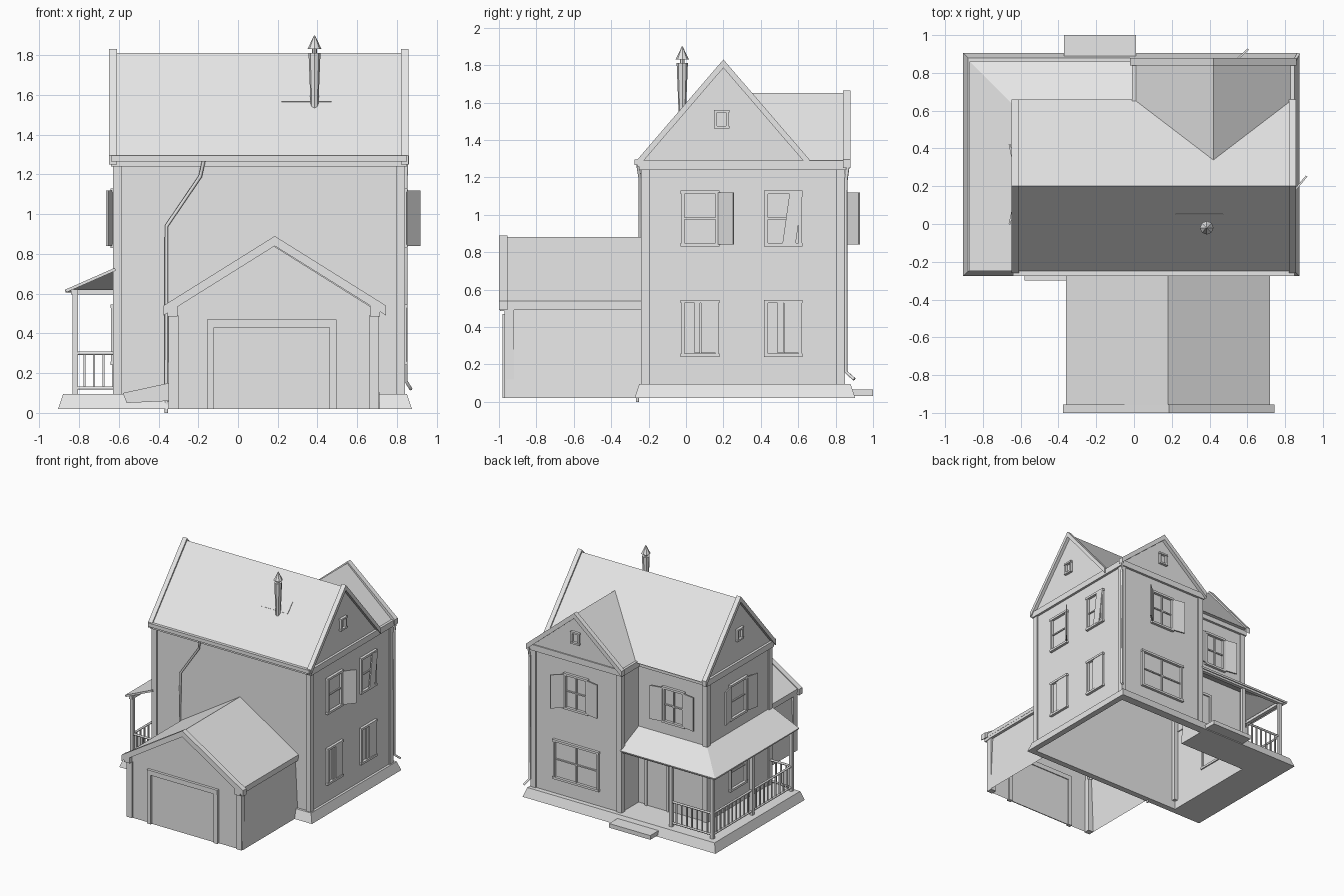
import bpy, bmesh
from math import radians
from mathutils import Matrix, Vector

cube = bpy.data.objects.get("Cube")
if cube:
    bpy.data.objects.remove(cube)

mat = bpy.data.materials.new("light_grey")
mat.use_nodes = True
GREY = (0.8, 0.8, 0.8, 1)
mat.diffuse_color = GREY
mat.node_tree.nodes["Principled BSDF"].inputs["Base Color"].default_value = GREY


def finish(name, bm, matrix=Matrix()):
    bmesh.ops.transform(bm, matrix=matrix, verts=bm.verts)
    bmesh.ops.recalc_face_normals(bm, faces=bm.faces)
    me = bpy.data.meshes.new(name)
    bm.to_mesh(me)
    bm.free()
    me.materials.append(mat)
    ob = bpy.data.objects.new(name, me)
    bpy.context.collection.objects.link(ob)
    return ob


def box(name, x, y, z, matrix=Matrix(), flare=0):
    bm = bmesh.new()
    bmesh.ops.create_cube(bm, size=1)
    for v in bm.verts:
        grow = flare if v.co.z < 0 else 0
        v.co = [(a + b) / 2 + c * (b - a) + c * 2 * g
                for (a, b), c, g in zip((x, y, z), v.co, (grow, grow, 0))]
    return finish(name, bm, matrix)


def extrude(name, profile, axis, a, b, open_first=False, caps=True):
    """Sweep a profile along an axis; it lists (horizontal, z), or (x, y) for axis z."""
    bm = bmesh.new()
    def place(h, k, d):
        return {"x": (d, h, k), "y": (h, d, k), "z": (h, k, d)}[axis]
    near, far = [[bm.verts.new(place(h, k, d)) for h, k in profile] for d in (a, b)]
    n = len(profile)
    if caps:
        bm.faces.new(near)
        bm.faces.new(far)
    for i in range(1 if open_first else 0, n):
        j = (i + 1) % n
        bm.faces.new((near[i], near[j], far[j], far[i]))
    return finish(name, bm)


def chevron(name, mid, half, eave, ridge, thick, axis, a, b):
    outer = [(mid - half, eave), (mid, ridge), (mid + half, eave)]
    inner = [(h, z - thick) for h, z in reversed(outer)]
    return extrude(name, outer + inner, axis, a, b)


def pipe(name, points, radius):
    cu = bpy.data.curves.new(name, "CURVE")
    cu.dimensions = "3D"
    cu.bevel_depth = radius
    cu.bevel_resolution = 1
    cu.use_fill_caps = True
    sp = cu.splines.new("POLY")
    sp.points.add(len(points) - 1)
    for p, co in zip(sp.points, points):
        p.co = (*co, 1)
    cu.materials.append(mat)
    ob = bpy.data.objects.new(name, cu)
    bpy.context.collection.objects.link(ob)


def cone(name, r1, r2, z0, z1, x, y, sides=8):
    bm = bmesh.new()
    bmesh.ops.create_cone(bm, cap_ends=True, segments=sides, radius1=r1, radius2=r2, depth=z1 - z0)
    finish(name, bm, Matrix.Translation((x, y, (z0 + z1) / 2)))


def footprint(o):
    """L-shaped house outline, grown by o."""
    w, e, wing = -0.62 - o, 0.83 + o, 0.01 - o
    front, mid, back = -0.23 - o, 0.61 + o, 0.84 + o
    return [(w, front), (e, front), (e, back), (wing, back), (wing, mid), (w, mid)]


def facing(x, y, degrees):
    """Local -y points out of the wall."""
    return Matrix.Translation((x, y, 0)) @ Matrix.Rotation(radians(degrees), 4, "Z")


def window(name, m, w, z0, z1, shutters=(), trim=0.018, bars=1):
    h = w / 2
    for s in (-1, 1):
        box(name + "_side", sorted((s * h, s * (h - trim))), (-0.018, 0.01), (z0, z1), m)
    box(name + "_sill", (-h - 0.004, h + 0.004), (-0.022, 0.01), (z0, z0 + trim), m)
    box(name + "_head", (-h - 0.004, h + 0.004), (-0.022, 0.01), (z1 - trim, z1), m)
    if bars > 0:
        mid = (z0 + z1) / 2
        box(name + "_cross_bar", (-h, h), (-0.01, 0.01), (mid - 0.005, mid + 0.005), m)
    if bars > 1:
        box(name + "_upright_bar", (-0.005, 0.005), (-0.01, 0.01), (z0, z1), m)
    for s, angle in shutters:
        hinge = m @ Matrix.Translation((s * h, -0.014, 0)) @ Matrix.Rotation(radians(-s * angle), 4, "Z")
        box(name + "_shutter", sorted((0, s * 0.105)), (-0.008, 0.002), (z0 + 0.01, z1 - 0.01), hinge)


# Plinth, hollow under the house, with doorstep and sloping hatch
plinth = box("plinth", (-0.88, 0.85), (-0.25, 0.88), (0.02, 0.095), flare=0.025)
cutter = extrude("plinth_cutter", footprint(-0.005), "z", -0.1, 0.2)
cutter.hide_render = True
cutter.hide_viewport = True
cut = plinth.modifiers.new("hollow", "BOOLEAN")
cut.operation = "DIFFERENCE"
cut.object = cutter
box("doorstep", (-0.37, 0.01), (0.88, 1.0), (0.03, 0.065))
extrude("ground_hatch", [(-0.58, 0.1), (-0.35, 0.15), (-0.35, 0.06), (-0.56, 0.05)], "y", -0.3, -0.24)

# House walls, open below
extrude("house_walls", footprint(0), "z", 0.07, 1.27, caps=False)
for x, y in ((-0.62, -0.23), (0.83, -0.23), (-0.62, 0.61), (0.83, 0.84), (0.01, 0.84)):
    sx = 1 if x > 0.5 else -1
    sy = 1 if y > 0 else -1
    box("corner_board", sorted((x + sx * 0.01, x - sx * 0.035)),
        sorted((y + sy * 0.01, y - sy * 0.035)), (0.09, 1.26))
extrude("eave_band", footprint(0.02), "z", 1.24, 1.29)

# Main roof, wing roof and gable boards
extrude("main_roof", [(-0.26, 1.28), (0.2, 1.81), (0.66, 1.28)], "x", -0.62, 0.83)
extrude("wing_roof", [(0.005, 1.285), (0.42, 1.65), (0.835, 1.285)], "y", 0.3, 0.85)
chevron("left_gable_board", 0.2, 0.46, 1.295, 1.83, 0.045, "x", 0.82, 0.858)
chevron("right_gable_board", 0.2, 0.46, 1.295, 1.83, 0.045, "x", -0.648, -0.61)
chevron("back_gable_board", 0.42, 0.44, 1.295, 1.665, 0.045, "y", 0.84, 0.88)
box("front_gutter", (-0.64, 0.85), (-0.275, -0.25), (1.265, 1.295))

# Gable vents
for x, y, turn, z in ((0.83, 0.19, 90, 1.46), (-0.62, 0.19, -90, 1.46), (0.42, 0.85, 180, 1.4)):
    window("gable_vent", facing(x, y, turn), 0.075, z, z + 0.1, trim=0.014, bars=0)

# Windows
window("left_upper_front_window", facing(0.83, 0.075, 90), 0.2, 0.83, 1.13, [(1, 40)])
window("left_upper_back_window", facing(0.83, 0.52, 90), 0.2, 0.83, 1.13)
window("left_lower_front_window", facing(0.83, 0.075, 90), 0.2, 0.24, 0.545, bars=0)
window("left_lower_back_window", facing(0.83, 0.52, 90), 0.2, 0.24, 0.545, bars=0)
window("wing_upper_window", facing(0.42, 0.84, 180), 0.22, 0.83, 1.13, [(-1, 42), (1, 10)], bars=2)
window("wing_lower_window", facing(0.42, 0.84, 180), 0.42, 0.22, 0.55, bars=2)
window("back_upper_window", facing(-0.32, 0.61, 180), 0.2, 0.83, 1.13, [(-1, 10), (1, 10)], bars=2)
window("right_upper_window", facing(-0.62, 0.21, -90), 0.22, 0.83, 1.13, [(-1, 12), (1, 12)])
window("right_lower_window", facing(-0.62, 0.21, -90), 0.22, 0.24, 0.545)

# Loose and closed shutters on the left wall
tilt = facing(0.85, 0.57, 90) @ Matrix.Translation((0, 0, 0.98)) @ Matrix.Rotation(radians(8), 4, "Y")
box("hanging_shutter", (-0.035, 0.035), (-0.005, 0.005), (-0.14, 0.14), tilt)
for y in (0.075, 0.52):
    box("closed_shutter", (0.004, 0.085), (-0.018, -0.01), (0.26, 0.53), facing(0.83, y, 90))
    box("closed_shutter", (-0.03, 0.0), (-0.014, -0.006), (0.26, 0.53), facing(0.83, y, 90))

# Back door
door = facing(-0.17, 0.61, 180)
box("back_door", (-0.09, 0.09), (-0.01, 0.01), (0.09, 0.54), door)
for s in (-1, 1):
    box("back_door_frame", sorted((s * 0.09, s * 0.11)), (-0.02, 0.01), (0.09, 0.56), door)
box("back_door_head", (-0.11, 0.11), (-0.02, 0.01), (0.54, 0.56), door)

# Porch roof wrapping the corner
bm = bmesh.new()
low = [bm.verts.new((x, y, 0.62)) for x, y in ((-0.87, -0.25), (-0.87, 0.86), (0.01, 0.86))]
top = [bm.verts.new((x, y, 0.73)) for x, y in ((-0.62, -0.25), (-0.62, 0.61), (0.01, 0.61))]
for i in (0, 1):
    bm.faces.new((low[i], low[i + 1], top[i + 1], top[i]))
roof = finish("porch_roof", bm)
roof.modifiers.new("thickness", "SOLIDIFY").thickness = 0.015
box("porch_side_beam", (-0.84, -0.81), (-0.24, 0.84), (0.595, 0.62))
box("porch_back_beam", (-0.84, 0.01), (0.81, 0.84), (0.595, 0.62))

# Porch posts and railings
for x, y in ((-0.82, -0.22), (-0.82, 0.3), (-0.82, 0.82), (-0.44, 0.82)):
    box("porch_post", (x - 0.014, x + 0.014), (y - 0.014, y + 0.014), (0.09, 0.62))


def railing(start, end):
    a, b = Vector(start), Vector(end)
    count = round((b - a).length / 0.05)
    for z in (0.125, 0.3):
        pipe("porch_rail", [(*a, z), (*b, z)], 0.009)
    for i in range(1, count):
        x, y = a.lerp(b, i / count)
        box("baluster", (x - 0.005, x + 0.005), (y - 0.005, y + 0.005), (0.125, 0.3))


railing((-0.82, -0.22), (-0.82, 0.3))
railing((-0.82, 0.3), (-0.82, 0.82))
railing((-0.82, 0.82), (-0.44, 0.82))
railing((-0.82, -0.22), (-0.63, -0.22))

# Garage shell, open below
extrude("garage_walls", [(-0.35, 0.02), (0.715, 0.02), (0.69, 0.52), (0.18, 0.84), (-0.33, 0.52)],
        "y", -0.96, -0.23, open_first=True)
chevron("garage_roof", 0.18, 0.54, 0.54, 0.88, 0.03, "y", -0.98, -0.23)
chevron("garage_gable_board", 0.185, 0.56, 0.54, 0.89, 0.05, "y", -1.0, -0.955)
for s in (-1, 1):
    box("garage_fascia", sorted((0.18 + s * 0.505, 0.18 + s * 0.535)), (-0.99, -0.23), (0.49, 0.54))
    box("garage_corner_block", sorted((0.18 + s * 0.485, 0.18 + s * 0.535)), (-0.995, -0.94), (0.485, 0.54))
    box("garage_corner_board", sorted((0.18 + s * 0.48, 0.18 + s * 0.53)), (-0.97, -0.92), (0.02, 0.49))
    box("garage_door_jamb", sorted((0.17 + s * 0.29, 0.17 + s * 0.325)), (-0.98, -0.95), (0.02, 0.47))
box("garage_door_head", (-0.155, 0.495), (-0.982, -0.95), (0.43, 0.47))
box("garage_door", (-0.12, 0.46), (-0.966, -0.958), (0.02, 0.43))

# Stove pipe with cap and roof flashing
cone("stove_pipe", 0.018, 0.03, 1.5, 1.81, 0.385, -0.02)
cone("stove_pipe_neck", 0.012, 0.012, 1.8, 1.85, 0.385, -0.02)
cone("stove_pipe_cap", 0.036, 0.002, 1.83, 1.9, 0.385, -0.02)
slope = Matrix.Translation((0.345, 0.02, 1.603)) @ Matrix.Rotation(radians(49), 4, "X")
box("roof_flashing", (-0.125, 0.125), (-0.05, 0.05), (-0.004, 0.004), slope)

# Downspouts
pipe("front_downspout", [(-0.17, -0.26, 1.28), (-0.19, -0.245, 1.19), (-0.36, -0.245, 0.94), (-0.36, -0.26, 0.0)], 0.009)
pipe("back_downspout", [(0.85, 0.87, 1.29), (0.845, 0.855, 1.18), (0.845, 0.855, 0.16), (0.87, 0.9, 0.12)], 0.009)
